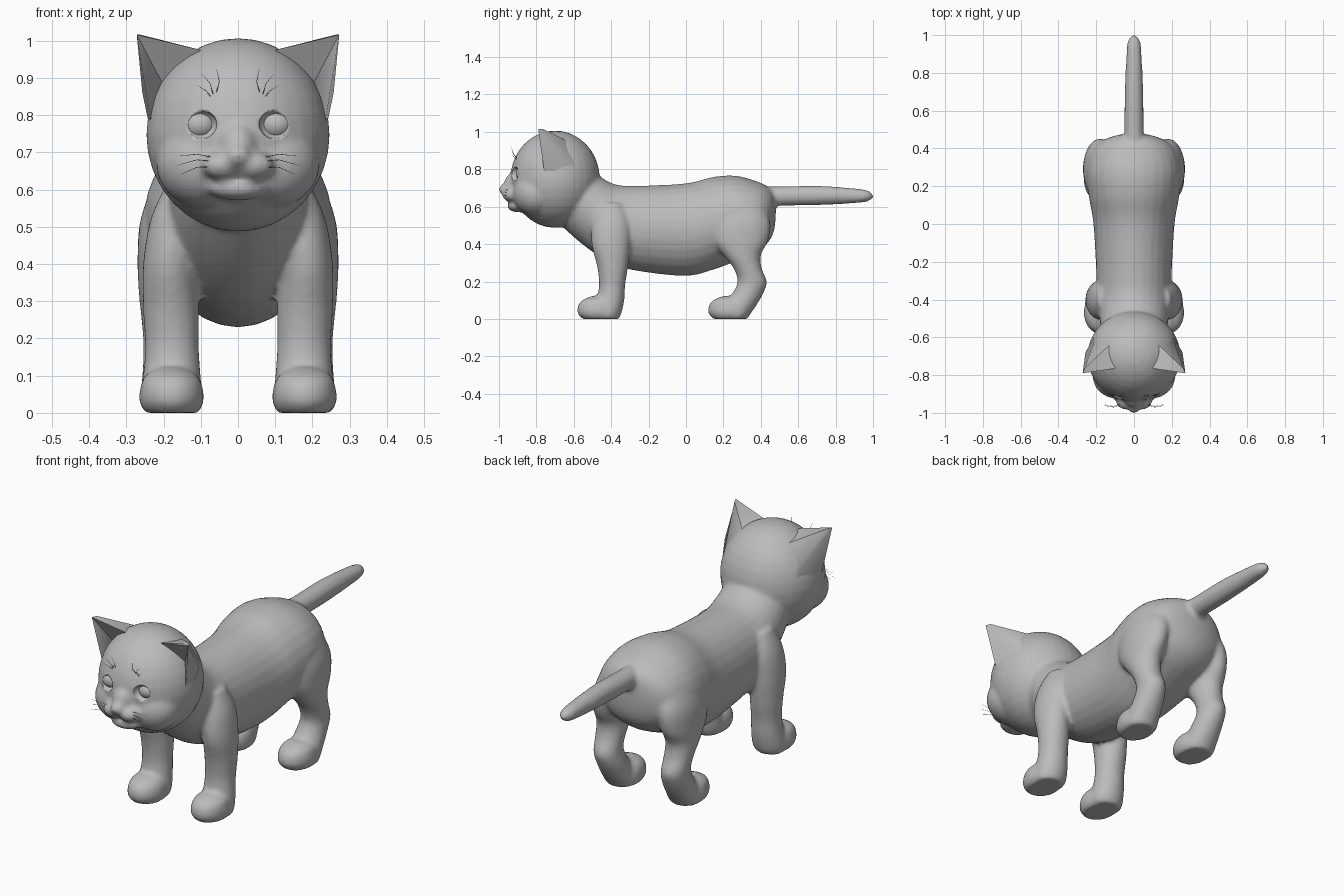
import bpy, bmesh, math
from mathutils import Vector, Matrix

if "Cube" in bpy.data.objects:
    bpy.data.objects.remove(bpy.data.objects["Cube"])

fur = bpy.data.materials.new("grey_fur")
fur.diffuse_color = (0.5, 0.5, 0.5, 1)
fur.use_nodes = True
fur.node_tree.nodes["Principled BSDF"].inputs["Base Color"].default_value = fur.diffuse_color


def finish(bm, name):
    """Turn a bmesh into a smooth shaded object."""
    bmesh.ops.recalc_face_normals(bm, faces=bm.faces)
    for f in bm.faces:
        f.smooth = True
    mesh = bpy.data.meshes.new(name)
    bm.to_mesh(mesh)
    bm.free()
    mesh.materials.append(fur)
    ob = bpy.data.objects.new(name, mesh)
    bpy.context.collection.objects.link(ob)
    return ob


def ball(bm, centre, radii, seg=32):
    m = Matrix.Translation(centre) @ Matrix.Diagonal((*radii, 1))
    bmesh.ops.create_uvsphere(bm, u_segments=seg, v_segments=seg // 2, radius=1, matrix=m)


def spline(rows, steps=5):
    """Catmull-Rom interpolation of section rows."""
    out = []
    for i in range(len(rows) - 1):
        p0, p1, p2, p3 = (rows[max(0, min(len(rows) - 1, i + k))] for k in (-1, 0, 1, 2))
        for s in range(steps):
            t = s / steps
            out.append([0.5 * (2 * b + (c - a) * t + (2 * a - 5 * b + 4 * c - d) * t * t
                               + (3 * b - a - 3 * c + d) * t ** 3)
                        for a, b, c, d in zip(p0, p1, p2, p3)])
    return out + [list(rows[-1])]


def loft(bm, rows, place, seg=28):
    """Skin elliptical sections and close both ends."""
    rings = []
    for row in spline(rows):
        rings.append([bm.verts.new(place(row, math.cos(2 * math.pi * k / seg),
                                         math.sin(2 * math.pi * k / seg))) for k in range(seg)])
    for a, b in zip(rings, rings[1:]):
        for k in range(seg):
            bm.faces.new((a[k], a[(k + 1) % seg], b[(k + 1) % seg], b[k]))
    bm.faces.new(rings[0])
    bm.faces.new(rings[-1])


def along_y(row, c, s):      # row: y, bottom, top, half width
    y, lo, hi, w = row
    return (w * c, y, (lo + hi) / 2 + (hi - lo) / 2 * s)


def leg_section(side):       # row: z, front y, back y, inner x, outer x
    def place(row, c, s):
        z, f, b, i, o = row
        return (side * ((i + o) / 2 + (o - i) / 2 * c), (f + b) / 2 + (b - f) / 2 * s, z)
    return place


# Body, head, legs and tail are fused into one skin
bm = bmesh.new()
torso = [(-0.70, 0.53, 0.86, 0.13), (-0.58, 0.42, 0.85, 0.17), (-0.48, 0.345, 0.775, 0.185),
         (-0.38, 0.29, 0.72, 0.195), (-0.25, 0.255, 0.712, 0.20), (0.0, 0.23, 0.725, 0.215),
         (0.15, 0.265, 0.76, 0.24), (0.27, 0.31, 0.765, 0.25), (0.38, 0.36, 0.735, 0.225),
         (0.44, 0.41, 0.705, 0.17), (0.47, 0.47, 0.67, 0.09), (0.48, 0.55, 0.60, 0.02)]
loft(bm, torso, along_y)
tail = [(0.38, 0.60, 0.71, 0.05), (0.50, 0.605, 0.708, 0.051), (0.70, 0.608, 0.712, 0.049),
        (0.88, 0.617, 0.70, 0.041), (0.96, 0.625, 0.69, 0.035), (0.99, 0.638, 0.675, 0.02),
        (1.002, 0.65, 0.66, 0.005)]
loft(bm, tail, along_y)

front_leg = [(0.62, -0.46, -0.34, 0.10, 0.19), (0.52, -0.50, -0.30, 0.10, 0.235),
             (0.40, -0.505, -0.30, 0.11, 0.255), (0.28, -0.475, -0.31, 0.105, 0.255),
             (0.18, -0.465, -0.325, 0.105, 0.25), (0.10, -0.48, -0.33, 0.10, 0.255),
             (0.03, -0.50, -0.345, 0.095, 0.26), (0.0, -0.49, -0.36, 0.11, 0.25)]
hind_leg = [(0.64, 0.17, 0.40, 0.08, 0.22), (0.52, 0.13, 0.45, 0.09, 0.262),
            (0.42, 0.14, 0.44, 0.11, 0.27), (0.34, 0.20, 0.40, 0.12, 0.268),
            (0.27, 0.255, 0.405, 0.125, 0.262), (0.20, 0.275, 0.432, 0.125, 0.255),
            (0.14, 0.25, 0.415, 0.115, 0.255), (0.07, 0.20, 0.375, 0.105, 0.26),
            (0.02, 0.19, 0.34, 0.10, 0.26), (0.0, 0.19, 0.33, 0.11, 0.25)]
paw = [(0.0, -0.06, 0.12, 0.105, 0.25), (0.03, -0.085, 0.14, 0.092, 0.265),
       (0.07, -0.083, 0.13, 0.095, 0.262), (0.10, -0.06, 0.11, 0.11, 0.25),
       (0.122, -0.01, 0.08, 0.145, 0.215)]
for side in (-1, 1):
    loft(bm, front_leg, leg_section(side))
    loft(bm, hind_leg, leg_section(side))
    for y in (-0.495, 0.205):
        loft(bm, [(z, f + y, b + y, i, o) for z, f, b, i, o in paw], leg_section(side))
    # Cheeks and whisker pads
    ball(bm, (side * 0.09, -0.80, 0.67), (0.13, 0.125, 0.12))
    ball(bm, (side * 0.042, -0.935, 0.665), (0.055, 0.048, 0.038))
ball(bm, (0, -0.70, 0.747), (0.247, 0.24, 0.26))      # skull
ball(bm, (0, -0.925, 0.71), (0.05, 0.05, 0.07))       # nose bridge
ball(bm, (0, -0.972, 0.692), (0.034, 0.03, 0.028))    # nose tip
ball(bm, (0, -0.895, 0.603), (0.08, 0.062, 0.033))    # chin
body = finish(bm, "body")
remesh = body.modifiers.new("fuse", 'REMESH')
remesh.mode = 'VOXEL'
remesh.voxel_size = 0.011
remesh.use_smooth_shade = True
smooth = body.modifiers.new("soften", 'SMOOTH')
smooth.factor = 0.5
smooth.iterations = 6

# Eye sockets cut into the face, with eyeballs inside
bm = bmesh.new()
for side in (-1, 1):
    ball(bm, (side * 0.102, -0.925, 0.775), (0.045, 0.04, 0.04))
sockets = finish(bm, "eye_socket_cutter")
sockets.hide_render = True
sockets.hide_set(True)
cut = body.modifiers.new("sockets", 'BOOLEAN')
cut.operation = 'DIFFERENCE'
cut.object = sockets
bm = bmesh.new()
for side in (-1, 1):
    ball(bm, (side * 0.102, -0.867, 0.775), (0.046, 0.043, 0.041))
finish(bm, "eyes")

# Ears: hollow at the front, rounded behind
for side, name in ((-1, "left_ear"), (1, "right_ear")):
    bm = bmesh.new()
    pts = dict(t=(0.272, -0.79, 1.016), a=(0.10, -0.765, 0.975), p=(0.205, -0.72, 0.89),
               b=(0.215, -0.74, 0.66), e=(0.257, -0.68, 0.86), c=(0.19, -0.56, 0.80),
               d=(0.12, -0.63, 0.95), u=(0.262, -0.765, 1.016))
    v = {k: bm.verts.new((side * x, y, z)) for k, (x, y, z) in pts.items()}
    for f in ("tap", "tpb", "tbe", "tecu", "ebc", "ucd", "uda", "tua", "pad", "pdc", "pcb"):
        bm.faces.new([v[k] for k in f])
    ear = finish(bm, name)
    bpy.context.view_layer.objects.active = ear
    ear.select_set(True)
    bpy.ops.object.shade_smooth_by_angle(angle=math.radians(50))
    ear.select_set(False)

# Whiskers and brow hairs
hairs = [((0.06, -0.95, 0.685), (0.11, -0.965, 0.695), (0.16, -0.955, 0.69)),
         ((0.06, -0.955, 0.675), (0.11, -0.97, 0.68), (0.165, -0.96, 0.665)),
         ((0.06, -0.955, 0.662), (0.11, -0.97, 0.66), (0.155, -0.96, 0.64)),
         ((0.06, -0.90, 0.855), (0.05, -0.925, 0.89), (0.058, -0.935, 0.925)),
         ((0.065, -0.90, 0.85), (0.075, -0.925, 0.885), (0.095, -0.93, 0.91)),
         ((0.07, -0.90, 0.845), (0.085, -0.92, 0.865), (0.11, -0.93, 0.88))]
curve = bpy.data.curves.new("whiskers", 'CURVE')
curve.dimensions = '3D'
curve.bevel_depth = 0.0012
curve.bevel_resolution = 0
curve.materials.append(fur)
for side in (-1, 1):
    for hair in hairs:
        s = curve.splines.new('POLY')
        s.points.add(len(hair) - 1)
        for p, (x, y, z), r in zip(s.points, hair, (1, 0.8, 0.3)):
            p.co = (side * x, y, z, 1)
            p.radius = r
bpy.context.collection.objects.link(bpy.data.objects.new("whiskers", curve))
